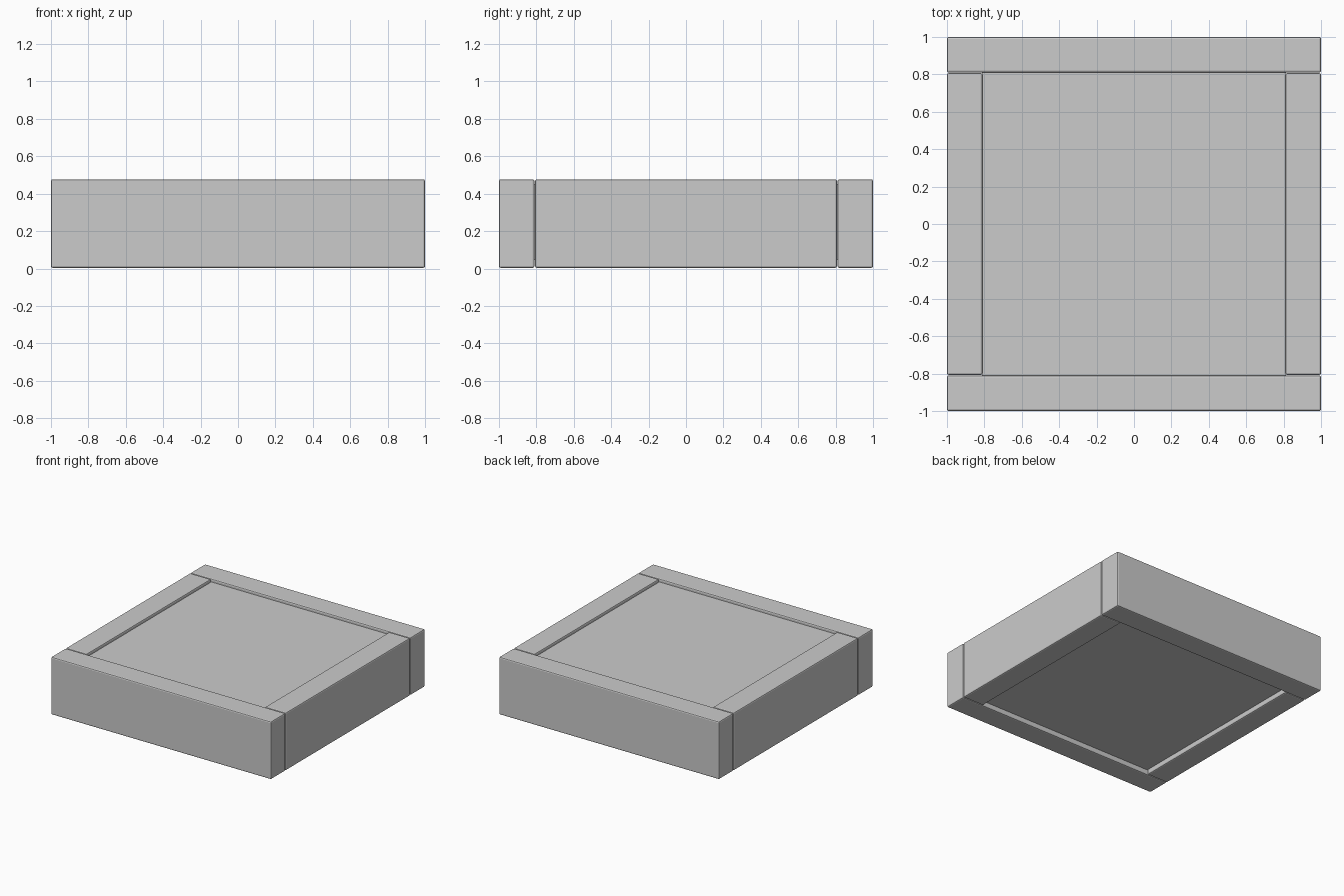
import bpy, bmesh

if "Cube" in bpy.data.objects:
    bpy.data.objects.remove(bpy.data.objects["Cube"])


def box(name, lo, hi, bevel=0.0):
    bm = bmesh.new()
    bmesh.ops.create_cube(bm, size=1)
    for v in bm.verts:
        for i in range(3):
            v.co[i] = lo[i] if v.co[i] < 0 else hi[i]
    if bevel:
        bmesh.ops.bevel(bm, geom=bm.edges[:], offset=bevel, segments=2,
                        profile=0.5, affect='EDGES')
    me = bpy.data.meshes.new(name)
    bm.to_mesh(me)
    bm.free()
    ob = bpy.data.objects.new(name, me)
    bpy.context.collection.objects.link(ob)
    return ob


Z0, Z1, B = 0.003, 0.477, 0.01

# Full-width front and back boards
box("front_board", (-1, -1, Z0), (1, -0.81, Z1), B)
box("back_board", (-1, 0.81, Z0), (1, 1, Z1), B)

# Side boards fitted between them
box("left_board", (-1, -0.807, Z0), (-0.81, 0.807, Z1), B)
box("right_board", (0.81, -0.807, Z0), (1, 0.807, Z1), B)

# Recessed infill, slightly below the rim and above the ground
box("infill_panel", (-0.812, -0.812, 0.045), (0.812, 0.812, 0.452))
